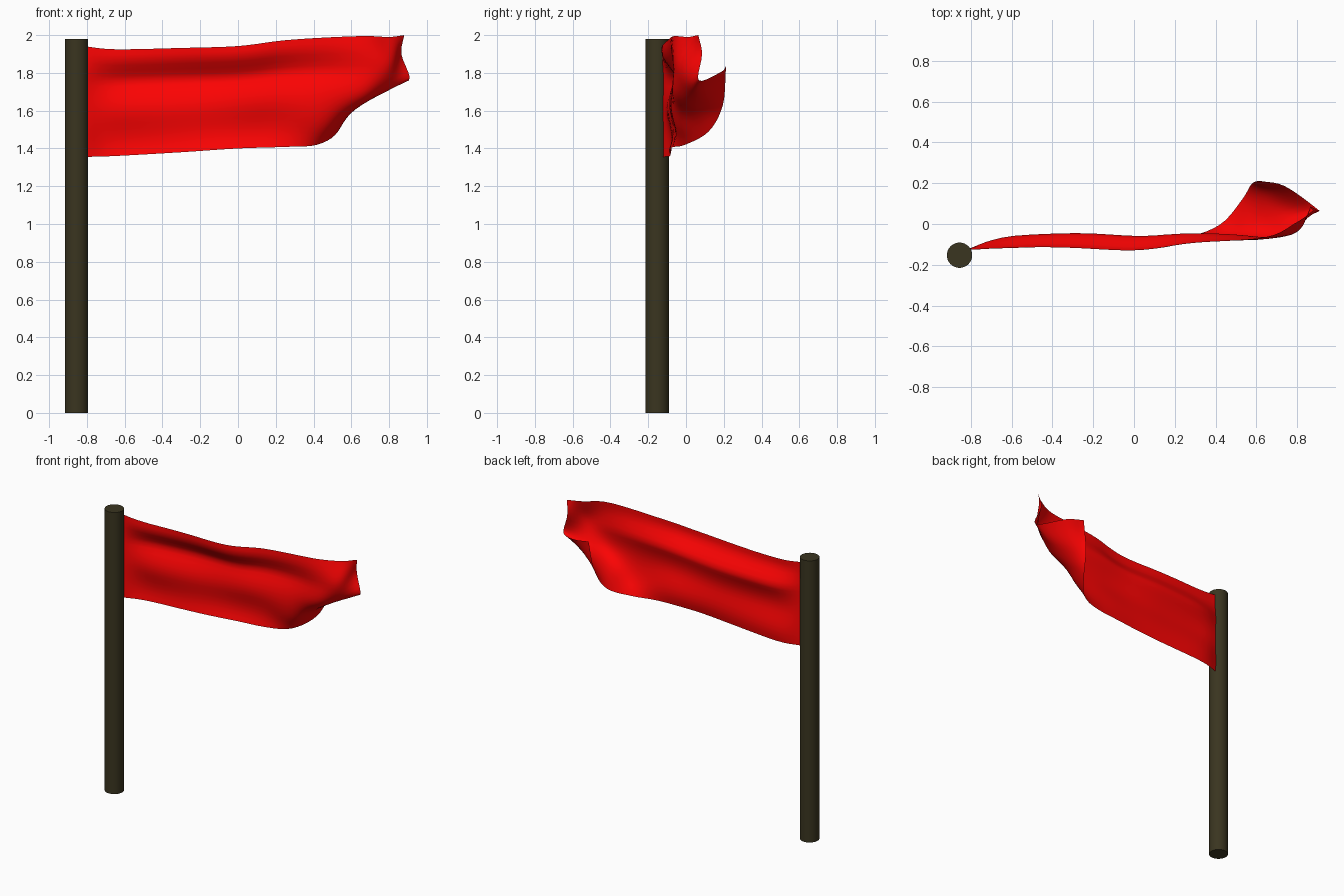
import bpy, bmesh, math
from mathutils import Vector

if "Cube" in bpy.data.objects:
    bpy.data.objects.remove(bpy.data.objects["Cube"])


def colour(ob, name, rgb):
    m = bpy.data.materials.new(name)
    m.diffuse_color = (*rgb, 1)
    m.use_nodes = True
    m.node_tree.nodes["Principled BSDF"].inputs["Base Color"].default_value = m.diffuse_color
    ob.data.materials.append(m)


def spline(pts, t):
    """Catmull-Rom point along a list of vectors, t in 0..1."""
    n = len(pts) - 1
    i = min(int(t * n), n - 1)
    f = t * n - i
    b, c = pts[i], pts[i + 1]
    a = pts[i - 1] if i > 0 else b * 2 - c
    d = pts[i + 2] if i + 2 <= n else c * 2 - b
    return 0.5 * (2 * b + (c - a) * f + (2 * a - 5 * b + 4 * c - d) * f ** 2
                  + (3 * b - a - 3 * c + d) * f ** 3)


# Pole
bpy.ops.mesh.primitive_cylinder_add(vertices=32, radius=0.062, depth=1.98,
                                    location=(-0.855, -0.153, 0.99))
pole = bpy.context.object
pole.name = "pole"
bpy.ops.object.shade_smooth_by_angle()
colour(pole, "dark_pole", (0.042, 0.035, 0.014))

# Flag: straight part near the pole as (x, y, bottom z, top z)
columns = []
for x, y, z0, z1 in [(-0.82, -0.125, 1.355, 1.942), (-0.65, -0.09, 1.36, 1.925),
                     (-0.3, -0.082, 1.38, 1.932), (0.0, -0.085, 1.40, 1.942),
                     (0.24, -0.07, 1.408, 1.972)]:
    columns.append([Vector((x, y, z0 + (z1 - z0) * k / 4)) for k in range(5)])

# Flag: free end, lower corner curling back and up (each column bottom to top)
free_end = [
    [(0.42, 0.0, 1.42), (0.46, -0.055, 1.53), (0.48, -0.075, 1.69), (0.48, -0.07, 1.84), (0.48, -0.06, 1.988)],
    [(0.53, 0.12, 1.49), (0.57, 0.035, 1.565), (0.66, -0.06, 1.68), (0.69, -0.07, 1.84), (0.68, -0.045, 1.995)],
    [(0.575, 0.195, 1.63), (0.65, 0.13, 1.65), (0.77, 0.02, 1.70), (0.81, -0.03, 1.84), (0.80, 0.01, 1.99)],
    [(0.61, 0.212, 1.835), (0.74, 0.185, 1.805), (0.905, 0.068, 1.76), (0.865, 0.085, 1.90), (0.88, 0.065, 2.0)],
]
columns += [[Vector(p) for p in col] for col in free_end]

# Depth profile of the lengthwise folds, bottom to top
folds = [Vector((d, 0, 0)) for d in
         (0.0, 0.012, 0.012, 0.002, -0.008, -0.005, 0.012, 0.03, 0.0, -0.034, -0.036)]

# Cloth grid with folds and a light ripple
NU, NV = 40, 20
bm = bmesh.new()
grid = []
for i in range(NU + 1):
    u = i / NU
    row = []
    for j in range(NV + 1):
        v = j / NV
        p = spline([spline(list(r), u) for r in zip(*columns)], v)
        fade = min(1, u * 7) * max(0, min(1, (0.85 - u) * 2.5))
        p.y += fade * spline(folds, v).x
        p.y += 0.007 * fade * math.sin(u * 17 + v * 5)
        row.append(bm.verts.new(p))
    grid.append(row)
for i in range(NU):
    for j in range(NV):
        f = bm.faces.new((grid[i][j], grid[i + 1][j], grid[i + 1][j + 1], grid[i][j + 1]))
        f.smooth = True
mesh = bpy.data.meshes.new("flag")
bm.to_mesh(mesh)
bm.free()
flag = bpy.data.objects.new("flag", mesh)
bpy.context.collection.objects.link(flag)
colour(flag, "red_cloth", (1.0, 0.001, 0.001))
